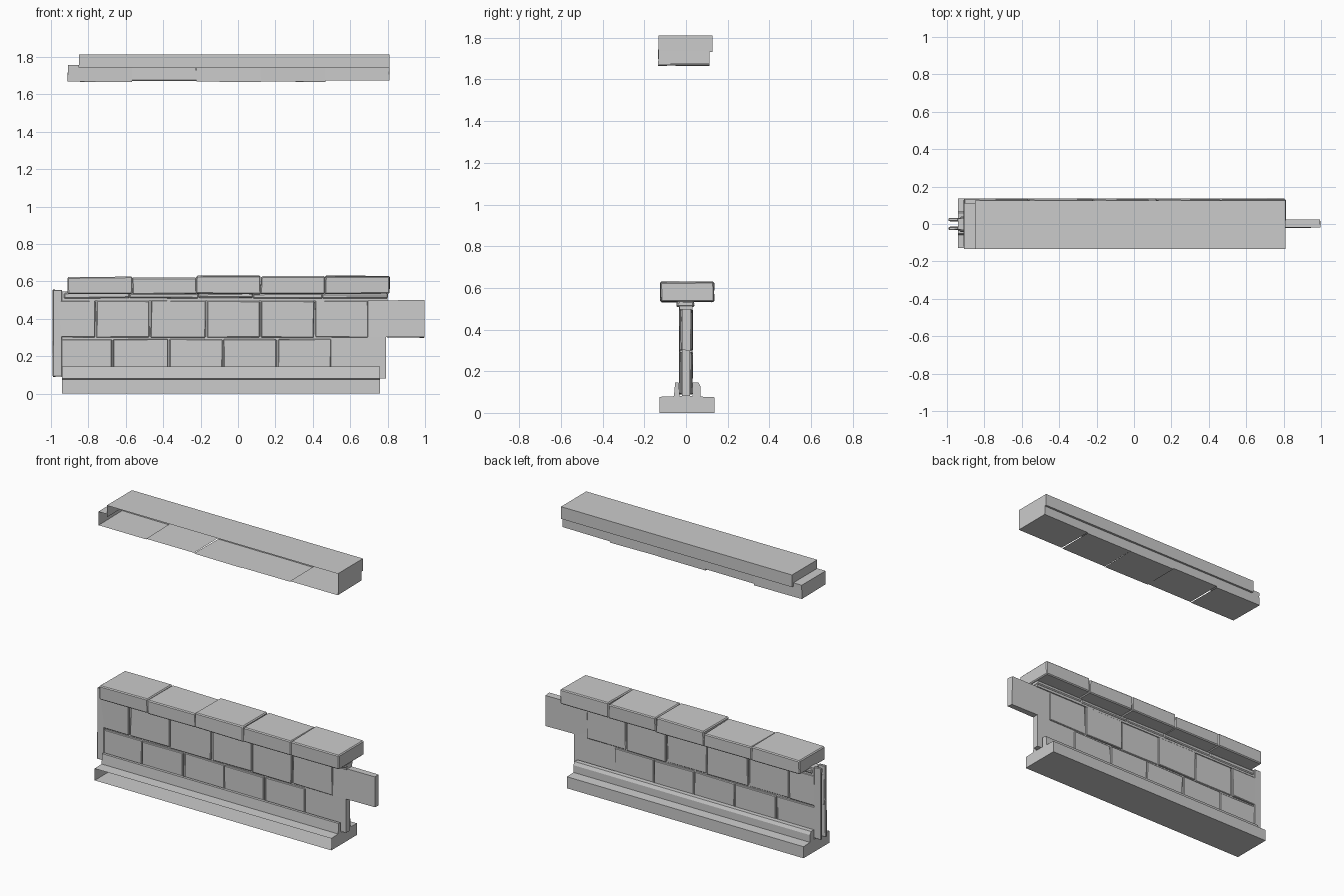
import bpy, bmesh, random
from mathutils import Vector

if "Cube" in bpy.data.objects:
    bpy.data.objects.remove(bpy.data.objects["Cube"])

random.seed(4)


def finish(bm, name):
    bmesh.ops.recalc_face_normals(bm, faces=bm.faces)
    me = bpy.data.meshes.new(name)
    bm.to_mesh(me)
    bm.free()
    ob = bpy.data.objects.new(name, me)
    bpy.context.collection.objects.link(ob)
    return ob


def box(name, x, y, z, omit=(), bevel=0.0, jitter=0.0):
    """Box from ranges; omit is a list of face directions left open."""
    bm = bmesh.new()
    bmesh.ops.create_cube(bm, size=1)
    gone = [f for f in bm.faces if any(f.normal.dot(Vector(d)) > 0.9 for d in omit)]
    for v in bm.verts:
        for i, r in enumerate((x, y, z)):
            v.co[i] = r[v.co[i] > 0] + random.uniform(-jitter, jitter)
    if gone:
        bmesh.ops.delete(bm, geom=gone, context='FACES')
    if bevel:
        bmesh.ops.bevel(bm, geom=bm.edges[:], offset=bevel, segments=1,
                        profile=0.5, affect='EDGES')
    return finish(bm, name)


def extrude_profile(name, profile, x0, x1, skip=()):
    """Extrude a closed y-z profile along x; skip lists open side edges."""
    bm = bmesh.new()
    a = [bm.verts.new((x0, y, z)) for y, z in profile]
    b = [bm.verts.new((x1, y, z)) for y, z in profile]
    bm.faces.new(a)
    bm.faces.new(b)
    n = len(profile)
    for i in range(n):
        if i not in skip:
            j = (i + 1) % n
            bm.faces.new((a[i], a[j], b[j], b[i]))
    return finish(bm, name)


FRONT, BACK = (0, -1, 0), (0, 1, 0)
LEFT, RIGHT = (-1, 0, 0), (1, 0, 0)
UP, DOWN = (0, 0, 1), (0, 0, -1)

# Stepped base with a channel that holds the wall; front edge is open
base = [(-0.128, 0.0), (0.136, 0.0), (0.136, 0.075), (0.07, 0.078),
        (0.07, 0.125), (0.06, 0.145), (0.03, 0.145), (0.03, 0.08),
        (-0.03, 0.08), (-0.035, 0.145), (-0.052, 0.145), (-0.058, 0.08),
        (-0.128, 0.077)]
extrude_profile("base_channel", base, -0.94, 0.76, skip=(12,))

# Thin wall core and connecting tab
box("wall_core", (-0.94, 0.79), (-0.018, 0.02), (0.08, 0.51))
box("wall_tab", (0.69, 0.995), (-0.02, 0.022), (0.30, 0.50), omit=(LEFT,), jitter=0.003)

# Brick facing on both sides of the wall
rows = [((0.145, 0.295), [-0.95, -0.67, -0.37, -0.08, 0.21, 0.50]),
        ((0.30, 0.50), [-0.99, -0.76, -0.47, -0.17, 0.12, 0.41, 0.70])]
for r, (z, seams) in enumerate(rows):
    zlow = 0.09 if r == 0 else z[0]
    for i, (a, b) in enumerate(zip(seams, seams[1:])):
        proud = 0.026 + 0.006 * ((i + r) % 2)
        for side in (-1, 1):
            y = sorted((side * 0.014, side * proud))
            box("wall_brick", (a + 0.004, b - 0.004), y, (zlow, z[1] - 0.004),
                bevel=0.004, jitter=0.002)

# Slotted end post that receives the next tab
for side in (-1, 1):
    y = sorted((side * 0.016, side * 0.032))
    box("end_post", (-0.99, -0.94), y, (0.09, 0.555), bevel=0.003, jitter=0.002)

# Moulding under the cap
box("cap_moulding", (-0.94, 0.80), (-0.03, 0.03), (0.495, 0.545))
xs = [-0.93, -0.58, -0.21, 0.08, 0.45, 0.80]
for a, b in zip(xs, xs[1:]):
    box("moulding_strip", (a, b), (-0.043, 0.038), (0.51, 0.535), bevel=0.006, jitter=0.003)

# Cap stones and the overhead beam share the same five divisions
seams = [-0.91 + 0.344 * i for i in range(6)]
heights = [0.623, 0.618, 0.63, 0.625, 0.629]
for i, (a, b) in enumerate(zip(seams, seams[1:])):
    box("cap_stone", (a, b), (-0.122, 0.134), (0.532, heights[i]),
        bevel=0.006, jitter=0.003)
    # Lower course of the beam: open at the front and on top
    omit = [FRONT, UP] + ([LEFT] if i > 0 else []) + ([RIGHT] if i < 4 else [])
    box("beam_lower_stone", (a, b), (-0.133, 0.112), (1.667 + 0.007 * (i % 3 == 1), 1.745),
        omit=omit, jitter=0.002)

# Upper course of the beam, set back at the left end, with its ledge
box("beam_upper", (-0.85, 0.81), (-0.133, 0.126), (1.735, 1.812), omit=(FRONT, DOWN))
box("beam_ledge", (-0.91, -0.85), (-0.133, 0.112), (1.735, 1.756), omit=(FRONT, DOWN, RIGHT))
box("beam_lip", (-0.85, 0.81), (0.11, 0.126), (1.733, 1.737), omit=(FRONT,))
